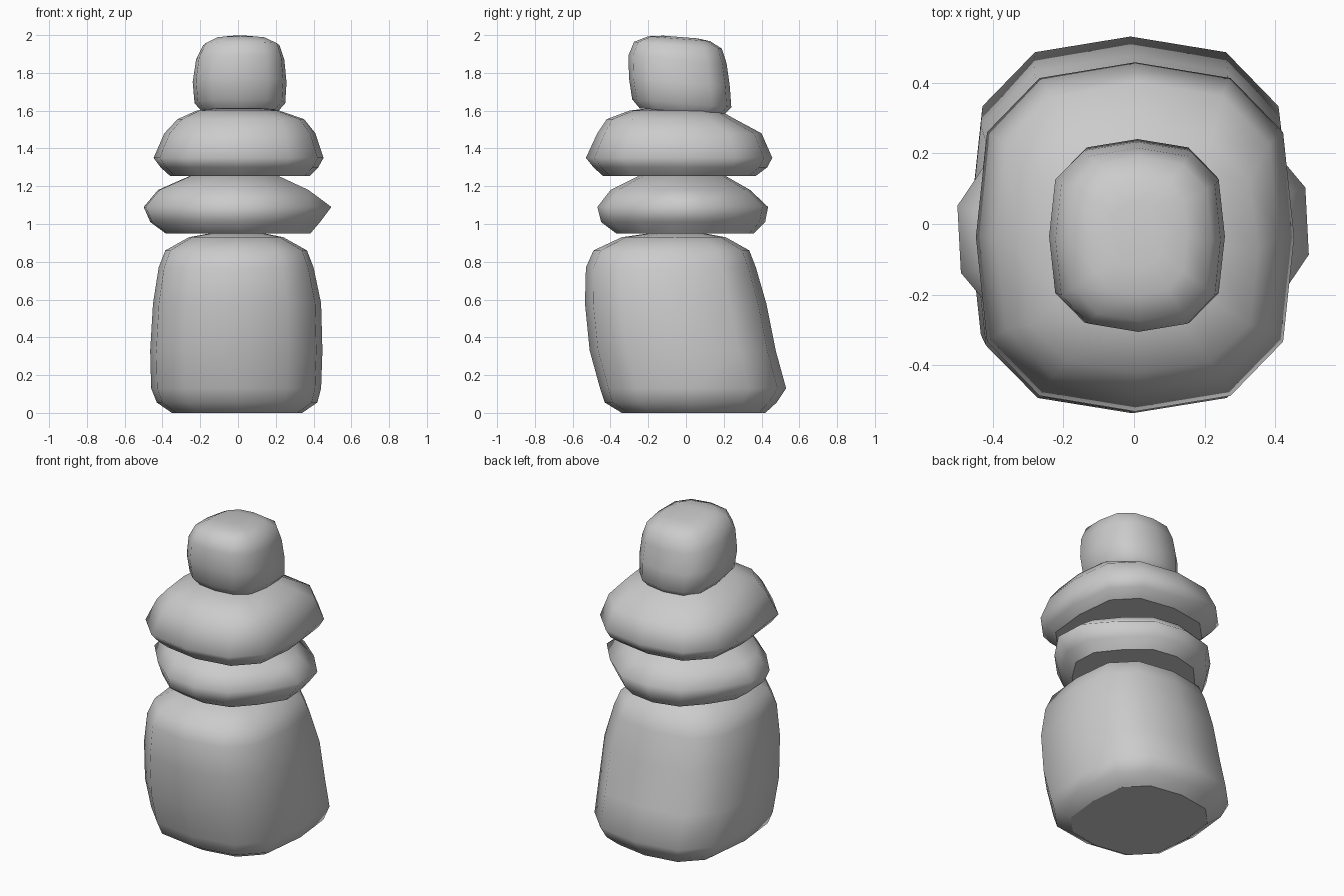
import bpy, bmesh, math

# quarter outlines (unit size), mirrored into 12- or 14-sided rings
BOXY = [(1, 0), (0.93, 0.6), (0.6, 0.91), (0, 1)]
OVAL = [(1, 0.21), (0.73, 0.6), (0.42, 0.91), (0, 1)]


def outline(quarter):
    pts = {(sx * x, sy * y) for x, y in quarter for sx in (1, -1) for sy in (1, -1)}
    return sorted(pts, key=lambda p: math.atan2(p[1] + 1e-9, p[0]))


def stone(name, quarter, levels, yaw=0.0, tilt=0.0):
    """Loft rings given as (z, x_min, x_max, y_min, y_max)."""
    ring = outline(quarter)
    bm = bmesh.new()
    loops = []
    for z, x0, x1, y0, y1 in levels:
        cx, cy, rx, ry = (x0 + x1) / 2, (y0 + y1) / 2, (x1 - x0) / 2, (y1 - y0) / 2
        loop = []
        for u, v in ring:
            dx, dy = u * rx, v * ry
            px = cx + dx * math.cos(yaw) - dy * math.sin(yaw)
            py = cy + dx * math.sin(yaw) + dy * math.cos(yaw)
            loop.append(bm.verts.new((px, py, z - tilt * (py + 0.03))))
        loops.append(loop)
    n = len(ring)
    for a, b in zip(loops, loops[1:]):
        for i in range(n):
            j = (i + 1) % n
            bm.faces.new((a[i], a[j], b[j], b[i])).smooth = True
    bm.faces.new(loops[-1]).smooth = True
    # flat underside with a crisp rim
    base = bm.faces.new(loops[0][::-1])
    for e in base.edges:
        e.smooth = False
    bmesh.ops.recalc_face_normals(bm, faces=bm.faces)
    mesh = bpy.data.meshes.new(name)
    bm.to_mesh(mesh)
    bm.free()
    bpy.context.collection.objects.link(bpy.data.objects.new(name, mesh))


# tall base stone
stone("base_stone", BOXY, [
    (0.00, -0.35, 0.34, -0.34, 0.42),
    (0.055, -0.43, 0.42, -0.43, 0.48),
    (0.13, -0.46, 0.44, -0.455, 0.53),
    (0.33, -0.465, 0.447, -0.51, 0.475),
    (0.58, -0.45, 0.44, -0.535, 0.425),
    (0.77, -0.42, 0.40, -0.53, 0.37),
    (0.86, -0.385, 0.365, -0.49, 0.335),
    (0.93, -0.26, 0.24, -0.34, 0.21),
    (0.95, -0.15, 0.14, -0.20, 0.10)])

# flat lower disc stone
stone("lower_flat_stone", OVAL, [
    (0.95, -0.38, 0.38, -0.37, 0.36),
    (1.01, -0.46, 0.43, -0.45, 0.42),
    (1.09, -0.495, 0.49, -0.47, 0.435),
    (1.18, -0.42, 0.37, -0.40, 0.34),
    (1.26, -0.24, 0.20, -0.24, 0.20)], yaw=math.radians(3))

# flat upper disc stone
stone("upper_flat_stone", BOXY, [
    (1.255, -0.36, 0.38, -0.44, 0.37),
    (1.30, -0.41, 0.425, -0.49, 0.43),
    (1.35, -0.447, 0.453, -0.53, 0.457),
    (1.48, -0.39, 0.41, -0.47, 0.40),
    (1.555, -0.32, 0.35, -0.42, 0.26),
    (1.60, -0.22, 0.22, -0.30, 0.18),
    (1.615, -0.11, 0.12, -0.18, 0.08)])

# small rounded top stone
stone("top_stone", BOXY, [
    (1.595, -0.19, 0.21, -0.245, 0.20),
    (1.64, -0.23, 0.25, -0.285, 0.24),
    (1.75, -0.24, 0.257, -0.302, 0.232),
    (1.87, -0.222, 0.245, -0.305, 0.215),
    (1.945, -0.185, 0.22, -0.275, 0.19),
    (1.98, -0.12, 0.15, -0.20, 0.13),
    (1.99, -0.06, 0.08, -0.12, 0.06)], tilt=0.08)
